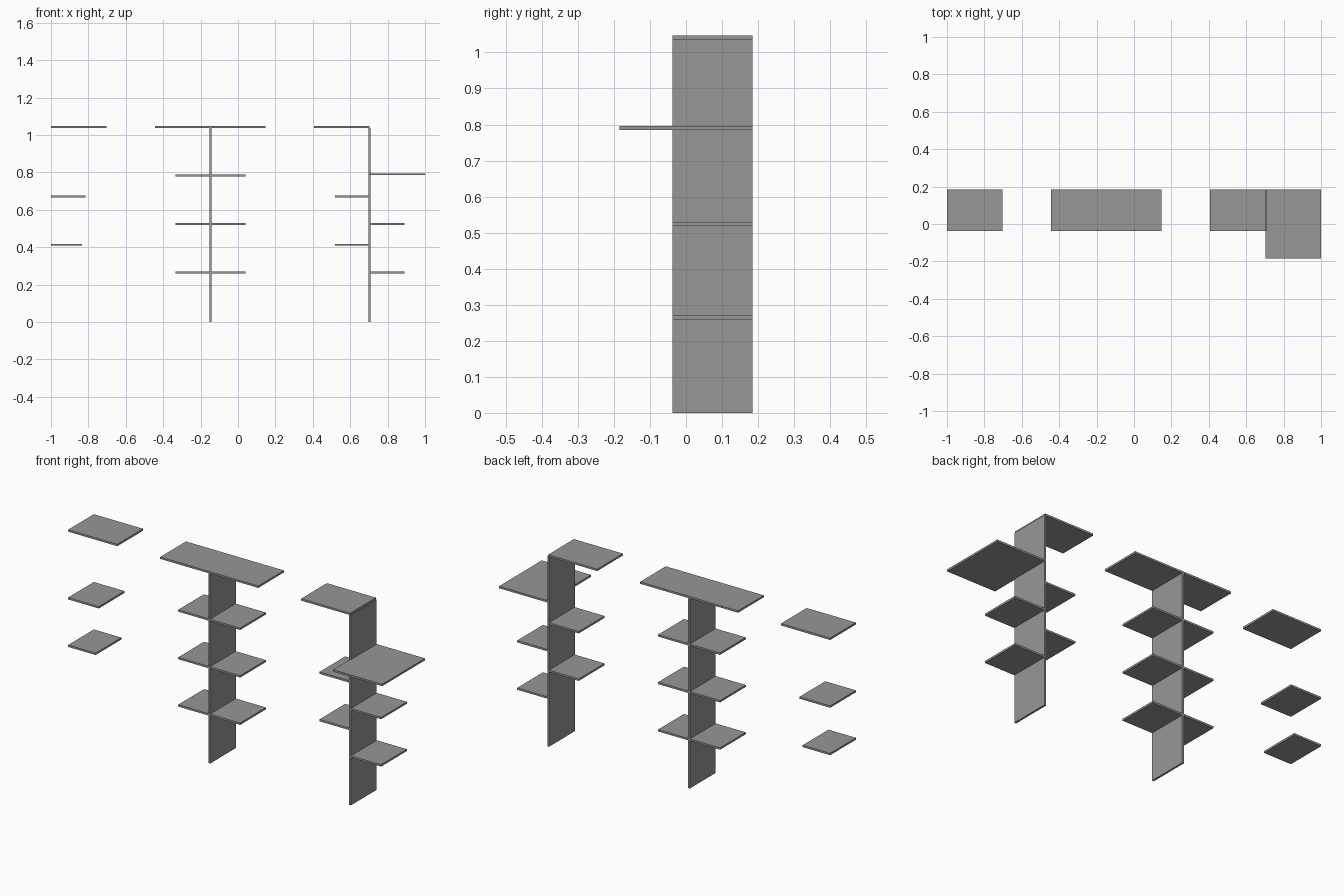
import bpy

if "Cube" in bpy.data.objects:
    bpy.data.objects.remove(bpy.data.objects["Cube"])

T = 0.0105              # board thickness
Y0, Y1 = -0.037, 0.185  # depth shared by most boards

# Dark grey finish for every board
grey = bpy.data.materials.new("dark_grey")
grey.diffuse_color = (0.31, 0.31, 0.31, 1)
grey.use_nodes = True
grey.node_tree.nodes["Principled BSDF"].inputs["Base Color"].default_value = grey.diffuse_color


def board(name, x0, x1, z0, z1, y0=Y0, y1=Y1):
    bpy.ops.mesh.primitive_cube_add(
        size=1, location=((x0 + x1) / 2, (y0 + y1) / 2, (z0 + z1) / 2))
    ob = bpy.context.object
    ob.name = name
    ob.scale = (x1 - x0, y1 - y0, z1 - z0)
    bpy.ops.object.transform_apply(location=False, rotation=False, scale=True)
    ob.data.materials.append(grey)
    return ob


def shelf(name, x0, x1, z, **depth):
    return board(name, x0, x1, z - T / 2, z + T / 2, **depth)


TOP = 1.042
MID, RIGHT = -0.148, 0.703   # upright positions
H = T / 2

# Uprights, ending under the top boards
board("middle_upright", MID - H, MID + H, 0, TOP - H)
board("right_upright", RIGHT - H, RIGHT + H, 0, TOP - H)

# Top boards
shelf("left_top_board", -1.0, -0.703, TOP)
shelf("middle_top_board", MID - 0.296, MID + 0.296, TOP)
shelf("right_top_board", 0.407, RIGHT, TOP)

# Middle shelves on both sides of the upright
for z in (0.265, 0.5235, 0.783):
    shelf("middle_shelf_left", MID - 0.187, MID - H, z)
    shelf("middle_shelf_right", MID + H, MID + 0.187, z)

# Right unit: outer shelves and the deeper desk board
for z in (0.265, 0.5235):
    shelf("right_outer_shelf", RIGHT + H, 0.89, z)
shelf("desk_board", RIGHT, 1.0, 0.790, y0=-0.185)

# Inner shelves of the right unit and the floating shelves at far left
for z, left_end in ((0.413, -0.834), (0.672, -0.815)):
    shelf("right_inner_shelf", 0.518, RIGHT - H, z)
    shelf("left_shelf", -1.0, left_end, z)
